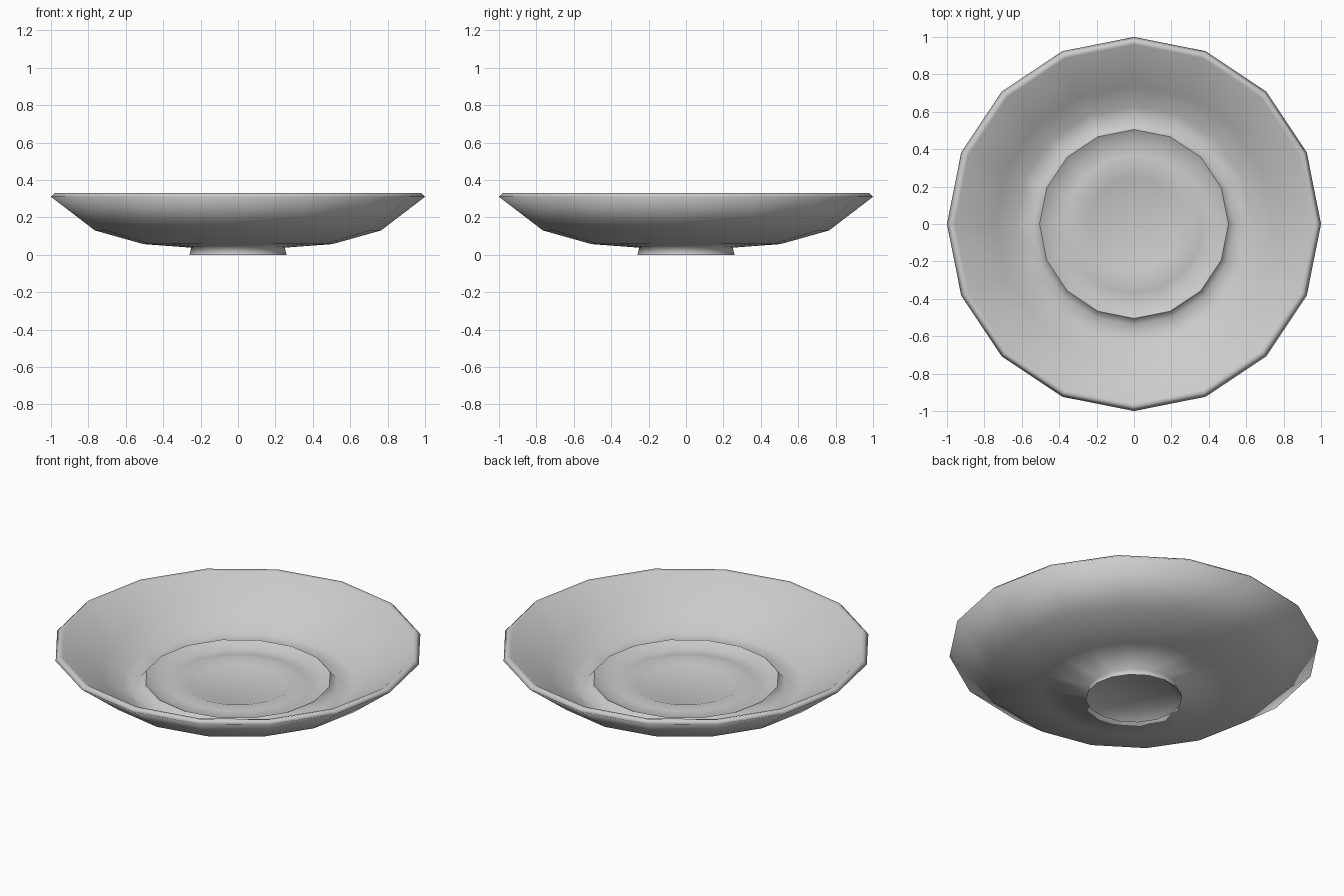
import bpy
import bmesh
from math import cos, sin, tau

cube = bpy.data.objects.get("Cube")
if cube:
    bpy.data.objects.remove(cube)

SIDES = 16

# Glazed ceramic
ceramic = bpy.data.materials.new("pale grey ceramic")
ceramic.use_nodes = True
colour = (0.6, 0.6, 0.6, 1)
ceramic.diffuse_color = colour
ceramic.node_tree.nodes["Principled BSDF"].inputs["Base Color"].default_value = colour

# Closed section (radius, height), from the underside centre round to the well
UNDERSIDE = [(0.21, 0.035), (0.26, 0), (0.25, 0.038), (0.505, 0.057),
             (0.765, 0.13), (1, 0.31)]
TOPSIDE = [(0.98, 0.33), (0.96, 0.325), (0.74, 0.165), (0.63, 0.105), (0.54, 0.085),
           (0.505, 0.125), (0.45, 0.095), (0.37, 0.1), (0.305, 0.11), (0.25, 0.09)]
SHARP = {(0.26, 0), (0.505, 0.125)}  # foot edge and crest of the cup ring


def lathe(name, profile, sharp, material):
    """Spin a profile into a solid whose two end rings are capped flat."""
    bm = bmesh.new()
    rings = []
    for r, z in profile:
        rings.append([bm.verts.new((r * cos(tau * i / SIDES), r * sin(tau * i / SIDES), z))
                      for i in range(SIDES)])
    for low, high in zip(rings, rings[1:]):
        for i in range(SIDES):
            j = (i + 1) % SIDES
            bm.faces.new((low[i], low[j], high[j], high[i]))
    bm.faces.new(rings[0][::-1])
    bm.faces.new(rings[-1])
    bmesh.ops.recalc_face_normals(bm, faces=bm.faces)
    for face in bm.faces:
        face.smooth = True
    for point, ring in zip(profile, rings):
        if point in sharp:
            for i in range(SIDES):
                bm.edges.get((ring[i], ring[i - 1])).smooth = False
    mesh = bpy.data.meshes.new(name)
    bm.to_mesh(mesh)
    bm.free()
    mesh.materials.append(material)
    obj = bpy.data.objects.new(name, mesh)
    bpy.context.collection.objects.link(obj)
    return obj


lathe("saucer", UNDERSIDE + TOPSIDE, SHARP, ceramic)
